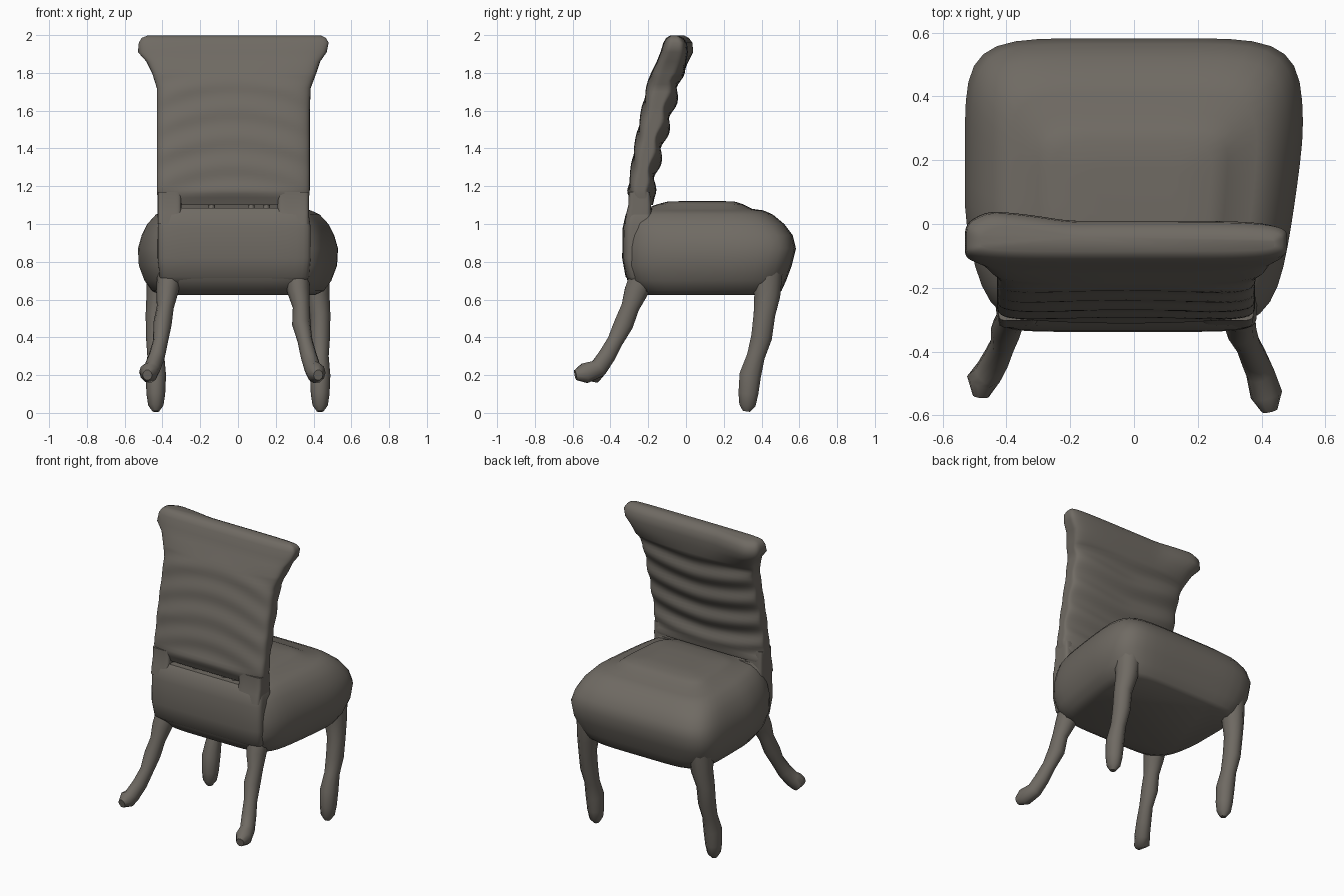
import bpy, bmesh, math
from mathutils import Vector

if "Cube" in bpy.data.objects:
    bpy.data.objects.remove(bpy.data.objects["Cube"])

fabric = bpy.data.materials.new("warm grey")
fabric.diffuse_color = (0.16, 0.145, 0.125, 1)
fabric.use_nodes = True
fabric.node_tree.nodes["Principled BSDF"].inputs["Base Color"].default_value = fabric.diffuse_color


def loft(name, rings, angle=50):
    """Skin a stack of equal-length closed rings and cap both ends."""
    bm = bmesh.new()
    loops = [[bm.verts.new(p) for p in ring] for ring in rings]
    n = len(loops[0])
    for a, b in zip(loops, loops[1:]):
        for i in range(n):
            j = (i + 1) % n
            bm.faces.new((a[i], a[j], b[j], b[i]))
    bm.faces.new(loops[0][::-1])
    bm.faces.new(loops[-1])
    bmesh.ops.recalc_face_normals(bm, faces=bm.faces)
    mesh = bpy.data.meshes.new(name)
    bm.to_mesh(mesh)
    bm.free()
    mesh.materials.append(fabric)
    obj = bpy.data.objects.new(name, mesh)
    bpy.context.collection.objects.link(obj)
    bpy.ops.object.select_all(action='DESELECT')
    bpy.context.view_layer.objects.active = obj
    obj.select_set(True)
    bpy.ops.object.shade_smooth_by_angle(angle=math.radians(angle))
    return obj


def rounded_square(k, side=14):
    """Evenly spaced points on a rounded square spanning -1 to 1."""
    pts = []
    for x, y, dx, dy in ((1, -1, 0, 1), (1, 1, -1, 0), (-1, 1, 0, -1), (-1, -1, 1, 0)):
        for i in range(side):
            a, b = x + 2 * dx * i / side, y + 2 * dy * i / side
            s = (abs(a) ** k + abs(b) ** k) ** (-1 / k)
            pts.append((a * s, b * s))
    return pts


def block_ring(z, x0, x1, y0, y1, k=7):
    return [((x0 + x1) / 2 + (x1 - x0) / 2 * a, (y0 + y1) / 2 + (y1 - y0) / 2 * b, z)
            for a, b in rounded_square(k)]


def seat_ring(z, half, y0, y1):
    """Rounded rectangle that narrows towards the backrest, sooner on the right."""
    ring = []
    for x, y, z in block_ring(z, -half, half, y0, y1, 6):
        start, amount = (0.3, 0.17) if x > 0 else (0.05, 0.13)
        f = min(1, max(0, (start - y) / (start + 0.3)))
        ring.append((x * (1 - amount * f ** 1.3), y, z))
    return ring


def tube(name, points, n=10):
    """Lumpy tube; each point is x, y, z, radius."""
    pts = [Vector(p[:3]) for p in points]
    rings = []
    for k, p in enumerate(pts):
        d = (pts[min(k + 1, len(pts) - 1)] - pts[max(k - 1, 0)]).normalized()
        u = Vector((1, 0, 0))
        u = (u - d * u.dot(d)).normalized()
        v = d.cross(u)
        r = points[k][3]
        rings.append([p + r * (u * math.cos(2 * math.pi * i / n) * 0.9
                               + v * math.sin(2 * math.pi * i / n)) for i in range(n)])
    return loft(name, rings)


# Padded seat: z, half width, rear y, front y
loft("seat", [seat_ring(*r) for r in (
    (0.625, 0.41, -0.22, 0.485), (0.645, 0.455, -0.26, 0.505),
    (0.70, 0.495, -0.31, 0.53), (0.78, 0.525, -0.33, 0.56),
    (0.87, 0.53, -0.33, 0.582), (0.94, 0.51, -0.325, 0.565),
    (1.00, 0.48, -0.32, 0.52), (1.05, 0.435, -0.30, 0.46),
    (1.072, 0.39, -0.27, 0.41), (1.08, 0.33, -0.22, 0.35),
    (1.105, 0.30, -0.15, 0.30), (1.118, 0.25, -0.10, 0.26),
    (1.122, 0.15, 0.0, 0.18))])

# Upright padding behind the seat, below the slot: z, left x, right x, rear y, front y
loft("lower_back", [block_ring(*r) for r in (
    (0.67, -0.38, 0.34, -0.27, -0.16), (0.72, -0.415, 0.375, -0.32, -0.15),
    (0.82, -0.425, 0.385, -0.338, -0.15), (0.98, -0.425, 0.385, -0.335, -0.16),
    (1.05, -0.42, 0.375, -0.32, -0.17), (1.085, -0.40, 0.36, -0.295, -0.18))])

# Backrest: key stations z, left x, right x, rear y, front y
STATIONS = [
    (1.10, -0.42, 0.37, -0.28, -0.175), (1.17, -0.43, 0.38, -0.31, -0.16),
    (1.25, -0.43, 0.38, -0.297, -0.15),
    (1.40, -0.43, 0.38, -0.275, -0.115), (1.60, -0.43, 0.38, -0.235, -0.06),
    (1.72, -0.43, 0.385, -0.21, -0.03), (1.80, -0.455, 0.415, -0.185, -0.008),
    (1.86, -0.485, 0.435, -0.155, 0.002), (1.91, -0.53, 0.47, -0.135, 0.01),
    (1.96, -0.525, 0.48, -0.12, 0.005), (1.985, -0.51, 0.465, -0.105, -0.015),
    (1.997, -0.48, 0.44, -0.085, -0.04)]


def station(z):
    for a, b in zip(STATIONS, STATIONS[1:]):
        if z <= b[0]:
            f = (z - a[0]) / (b[0] - a[0])
            return [p + (q - p) * f for p, q in zip(a, b)]
    return STATIONS[-1]


def back_ring(z):
    z, x0, x1, y0, y1 = station(z)
    ring = []
    for c, s in rounded_square(5, 20):
        y = (y0 + y1) / 2 + (y1 - y0) / 2 * s
        if 1.12 < z < 1.82:
            # Drooping quilted folds on the bulging seat side, faint arches behind
            fade = min(1, (z - 1.12) / 0.06, (1.82 - z) / 0.06)
            fold = math.sin(2 * math.pi * (z - 0.06 * abs(c) ** 1.5) / 0.16)
            arch = math.sin(2 * math.pi * (z + 0.10 * c * c) / 0.15)
            y += fade * ((0.012 * fold - 0.008 - 0.025 * abs(c) ** 3) * max(s, 0)
                         + 0.004 * arch * max(-s, 0))
        elif z > 1.82:
            # Fuller left end of the top roll
            y += 0.04 * max(s, 0) * max(0, 1 - abs(c + 0.85) / 0.5) * min(1, (z - 1.82) / 0.08)
        ring.append(((x0 + x1) / 2 + (x1 - x0) / 2 * c, y, z))
    return ring


levels = [1.10 + 0.02 * i for i in range(36)] + [s[0] for s in STATIONS[7:]]
loft("backrest", [back_ring(z) for z in sorted(set(levels))])

# Corner blocks and thin ties bridging the slot between seat and backrest
for x0, x1 in ((-0.425, -0.30), (0.21, 0.375)):
    loft("slot_corner", [block_ring(z, x0, x1, y0, y1) for z, y0, y1 in (
        (1.0, -0.325, -0.18), (1.06, -0.315, -0.185), (1.10, -0.305, -0.185),
        (1.17, -0.303, -0.19))])
for x in (-0.14, 0.07, 0.15):
    tube("slot_tie", [(x, -0.25, 1.05, 0.022), (x, -0.245, 1.09, 0.02), (x, -0.24, 1.14, 0.022)])

# Legs on the open side of the seat
for side in (-1, 1):
    tube("front_leg", [(side * x, y, z, r) for x, y, z, r in (
        (0.41, 0.43, 0.74, 0.085), (0.42, 0.43, 0.62, 0.072), (0.435, 0.415, 0.52, 0.06),
        (0.435, 0.40, 0.40, 0.058), (0.435, 0.37, 0.30, 0.05), (0.435, 0.34, 0.20, 0.06),
        (0.435, 0.33, 0.10, 0.055), (0.435, 0.325, 0.04, 0.045), (0.435, 0.32, 0.008, 0.02))])

# Splayed legs under the backrest, each ending in a blunt foot
for xs, tip in (((-0.36, -0.375, -0.385, -0.40, -0.41, -0.43, -0.455, -0.475, -0.48), -0.54),
                ((0.31, 0.32, 0.335, 0.335, 0.355, 0.375, 0.395, 0.415, 0.425), -0.585)):
    path = ((-0.22, 0.74, 0.075), (-0.265, 0.64, 0.065), (-0.295, 0.56, 0.05),
            (-0.33, 0.47, 0.054), (-0.375, 0.38, 0.044), (-0.42, 0.30, 0.048),
            (-0.465, 0.235, 0.05), (tip + 0.05, 0.21, 0.056), (tip, 0.20, 0.028))
    tube("back_leg", [(x, y, z, r) for x, (y, z, r) in zip(xs, path)])
